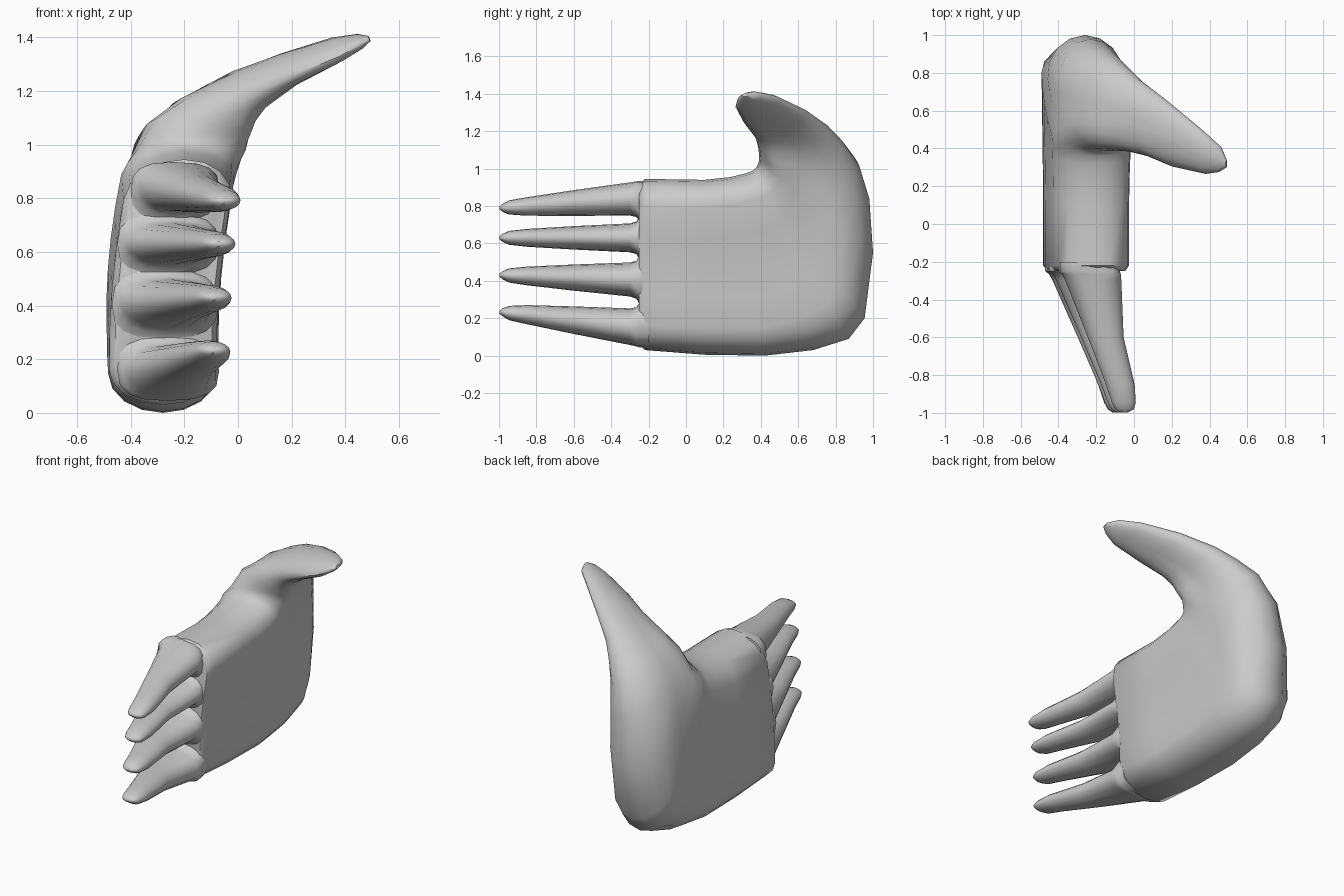
import bpy, bmesh
from math import sin, cos, pi, radians, copysign
from mathutils import Vector

if "Cube" in bpy.data.objects:
    bpy.data.objects.remove(bpy.data.objects["Cube"])


def ring(p, q, t, ang, cap=0.15, bow=0.14):
    """Flattened oval from inner point p to outer point q, half thickness t."""
    p, q = Vector(p), Vector(q)
    length = (q - p).length
    r1, r2 = min(0.15, length / 2), min(cap, length / 2)
    side = Vector((cos(radians(ang)), 0, sin(radians(ang))))
    arc = [i * pi / 8 for i in range(5)]
    half = [(r1 * (1 - cos(a)), sin(a)) for a in arc]
    half += [(r1 + (length - r1 - r2) * f, 1) for f in (0.25, 0.5, 0.75)]
    half += [(length - r2 * (1 - cos(a)), sin(a)) for a in arc[::-1]]
    loop = half + [(u, -v) for u, v in half[-2:0:-1]]
    return [p + (q - p) * (u / length) + side * t * (v - bow * sin(pi * u / length))
            for u, v in loop]


def loft(name, rings, angle=50):
    bm = bmesh.new()
    rows = [[bm.verts.new(c) for c in r] for r in rings]
    for a, b in zip(rows, rows[1:]):
        for i in range(len(a)):
            j = (i + 1) % len(a)
            bm.faces.new((a[i], a[j], b[j], b[i]))
    bm.faces.new(rows[0])
    bm.faces.new(rows[-1])
    bmesh.ops.remove_doubles(bm, verts=bm.verts, dist=0.0005)
    bmesh.ops.recalc_face_normals(bm, faces=bm.faces)
    me = bpy.data.meshes.new(name)
    bm.to_mesh(me)
    bm.free()
    ob = bpy.data.objects.new(name, me)
    bpy.context.collection.objects.link(ob)
    bpy.ops.object.select_all(action='DESELECT')
    ob.select_set(True)
    bpy.context.view_layer.objects.active = ob
    bpy.ops.object.shade_smooth_by_angle(angle=radians(angle))


# palm: inner edge (y, z), outer edge (y, z), half thickness, outer rounding
palm = [((-.25, .91), (-.25, .06), .18, .13), ((-.22, .945), (-.22, .03), .2, .13),
        ((.1, .94), (.1, .005), .2, .14), ((.24, .955), (.42, .0), .203, .15),
        ((.32, .975), (.68, .03), .206, .18), ((.36, .99), (.87, .09), .208, .22),
        ((.38, 1.01), (.955, .2), .21, .27)]
rings = [ring((-.20, *p), (-.28, *q), t, 0, c) for p, q, t, c in palm]

# thumb: sweeps on from the heel of the palm and curls to the right
thumb = [((-.16, .39, 1.04), (-.26, 1.0, .55), .208, 0, .30),
         ((-.11, .39, 1.08), (-.23, .98, .84), .19, -15, .28),
         ((-.04, .385, 1.12), (-.16, .925, 1.02), .145, -30, .24),
         ((.01, .375, 1.155), (-.07, .85, 1.12), .11, -40, .2),
         ((.07, .36, 1.19), (.02, .77, 1.205), .085, -52, .18),
         ((.20, .305, 1.255), (.18, .65, 1.295), .06, -62, .16),
         ((.38, .265, 1.33), (.36, .50, 1.37), .043, -66, .15),
         ((.45, .275, 1.37), (.46, .41, 1.393), .028, -66, .15),
         ((.49, .30, 1.39), (.49, .34, 1.398), .01, -66, .15)]
rings += [ring(*s) for s in thumb]
loft("palm_and_thumb", rings)

# fingers: base z range, tip z, base left x, tip x shift
fingers = [(.75, .935, .79, -.39, .01), (.55, .71, .63, -.44, -.01),
           (.31, .50, .43, -.46, -.025), (.045, .25, .232, -.44, -.03)]
# station y, left x, right x, blend towards tip, half height at tip, base flare
stations = [(-.20, -.45, -.08, 0, .05, .035), (-.25, -.45, -.075, 0, .05, .032),
            (-.265, -.43, -.07, .03, .05, .008), (-.3, -.41, -.068, .09, .05, 0),
            (-.6, -.275, -.06, .5, .045, 0), (-.85, -.165, -.005, .85, .042, 0),
            (-.945, -.13, .0, .95, .035, 0), (-.98, -.11, -.01, 1, .022, 0),
            (-.997, -.085, -.04, 1, .008, 0)]
for n, (lo, hi, tip, left, dx) in enumerate(fingers):
    rings = []
    for y, xl, xr, f, h, flare in stations:
        xl += (left + .44) * (1 - f) + dx * f
        xr += dx * f
        hz = (hi - lo) / 2 * (1 - f) + h * f
        # outer fingers flare only towards their neighbours
        up = flare if n > 0 else 0
        down = flare if n < 3 else 0
        z = (lo + hi) / 2 * (1 - f) + tip * f + (up - down) / 2
        hz += (up + down) / 2
        power = 0.7 if flare else 1
        rings.append([((xl + xr) / 2 + (xr - xl) / 2 * copysign(abs(cos(a)) ** power, cos(a)),
                       y, z + hz * copysign(abs(sin(a)) ** power, sin(a)))
                      for a in [i * pi / 8 for i in range(16)]])
    loft(f"finger_{n + 1}", rings)
